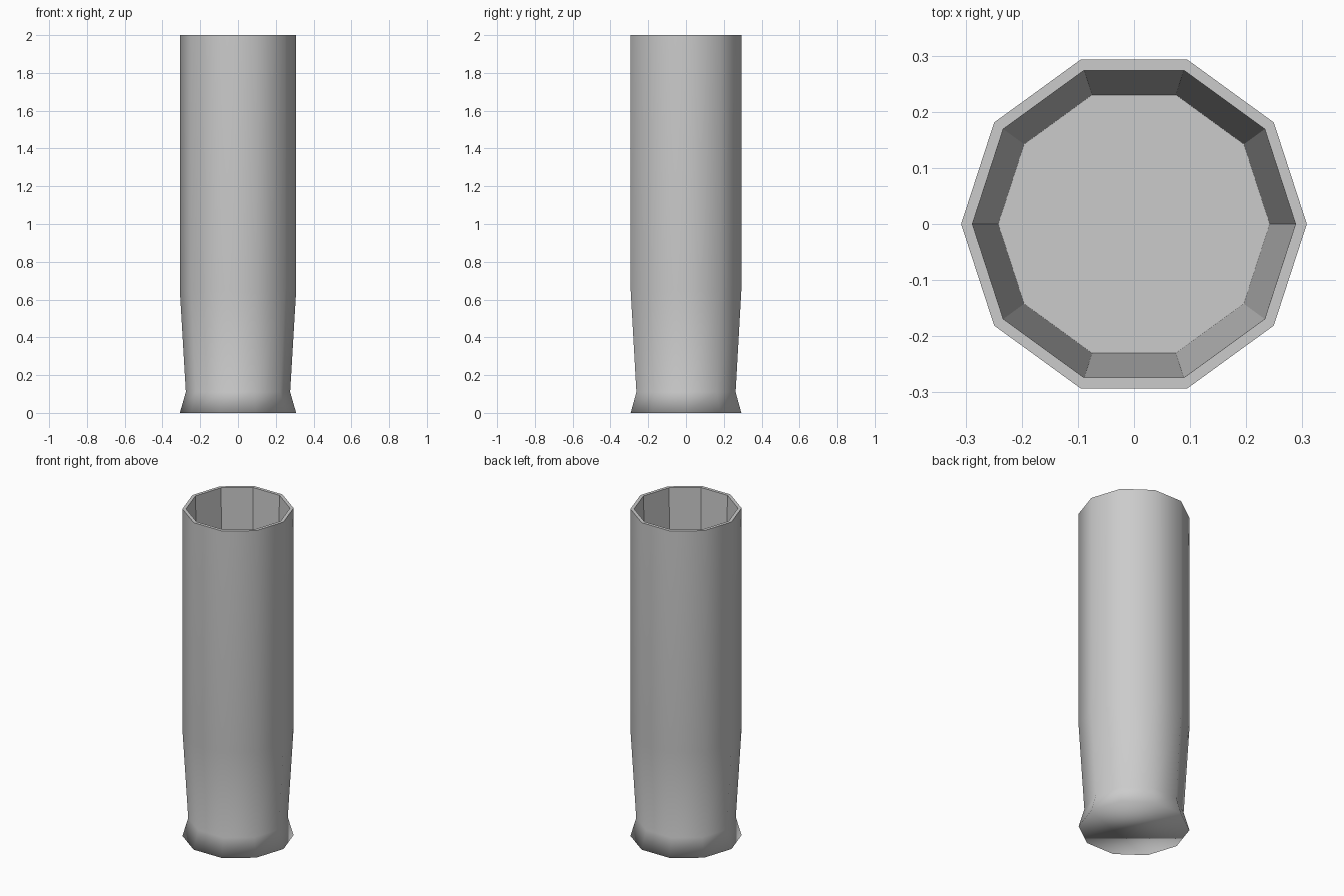
import bpy, bmesh
from math import cos, sin, pi

if "Cube" in bpy.data.objects:
    bpy.data.objects.remove(bpy.data.objects["Cube"])

SIDES = 10

# (radius, height) from the underside, up the outside, over the rim, down to the floor
PROFILE = [(0.308, 0.0), (0.276, 0.11), (0.308, 0.65), (0.308, 2.0),
           (0.288, 2.0), (0.242, 0.10)]
OUTER_BANDS = 3  # bands belonging to the smooth outside

bm = bmesh.new()
rings = [[bm.verts.new((r * cos(2 * pi * i / SIDES), r * sin(2 * pi * i / SIDES), z))
          for i in range(SIDES)] for r, z in PROFILE]

# Walls and rim: smooth outside, faceted inside
for band, (low, high) in enumerate(zip(rings, rings[1:])):
    for i in range(SIDES):
        j = (i + 1) % SIDES
        face = bm.faces.new((low[i], low[j], high[j], high[i]))
        face.smooth = band < OUTER_BANDS

# Underside and inner floor
underside = bm.faces.new(rings[0][::-1])
underside.smooth = True
bm.faces.new(rings[-1])

# Hard edges around the rim
bm.edges.ensure_lookup_table()
for ring in rings[3:]:
    for i in range(SIDES):
        bm.edges.get((ring[i], ring[(i + 1) % SIDES])).smooth = False

mesh = bpy.data.meshes.new("tall_cup")
bm.to_mesh(mesh)
bm.free()
cup = bpy.data.objects.new("tall_cup", mesh)
bpy.context.collection.objects.link(cup)
